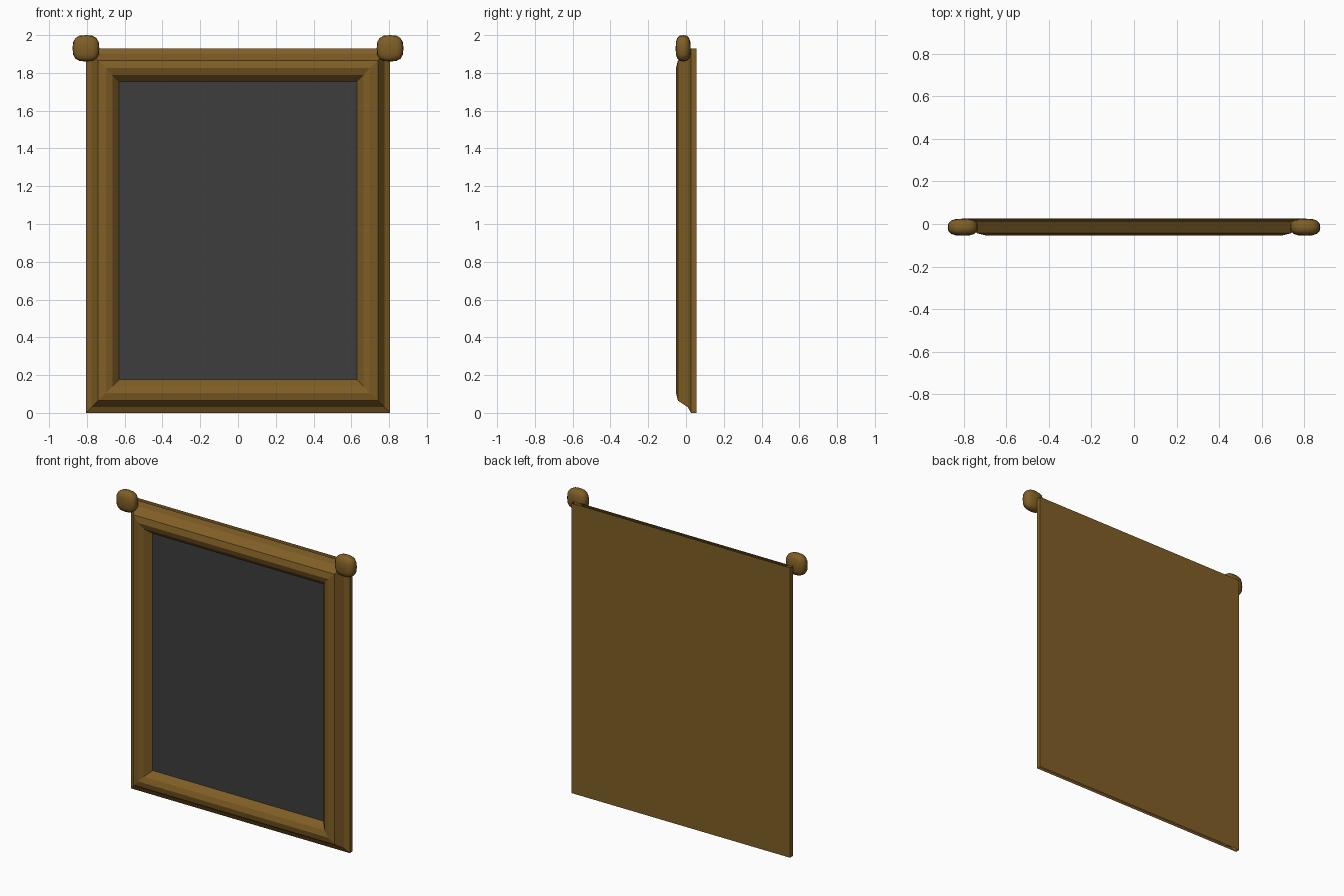
import bpy, bmesh
from mathutils import Vector

if "Cube" in bpy.data.objects:
    bpy.data.objects.remove(bpy.data.objects["Cube"])

HALF_W, HEIGHT = 0.805, 1.93
BACK_Y = 0.055


def material(name, rgb):
    m = bpy.data.materials.new(name)
    m.diffuse_color = (*rgb, 1.0)
    m.use_nodes = True
    m.node_tree.nodes["Principled BSDF"].inputs["Base Color"].default_value = m.diffuse_color
    return m


wood = material("brown wood", (0.216, 0.112, 0.019))
slate = material("dark slate", (0.048, 0.048, 0.048))


def make_object(name, bm, mat):
    mesh = bpy.data.meshes.new(name)
    bm.to_mesh(mesh)
    bm.free()
    mesh.materials.append(mat)
    obj = bpy.data.objects.new(name, mesh)
    bpy.context.collection.objects.link(obj)
    return obj


def rectangle(bm, inset, y):
    """Four corners of the outline, moved inward by inset."""
    w, lo, hi = HALF_W - inset, inset, HEIGHT - inset
    return [bm.verts.new((x, y, z)) for x, z in ((-w, lo), (w, lo), (w, hi), (-w, hi))]


# Mitred moulding: (inset, y) profile from the outer edge to the board
profile = [(0.0, 0.026), (0.03, 0.01), (0.065, -0.043), (0.105, -0.053),
           (0.14, -0.04), (0.176, 0.0)]
bm = bmesh.new()
rings = [rectangle(bm, *p) for p in profile]
for a, b in zip(rings, rings[1:]):
    for i in range(4):
        j = (i + 1) % 4
        bm.faces.new((a[i], a[j], b[j], b[i]))
make_object("frame_moulding", bm, wood)

# Writing surface
bm = bmesh.new()
bm.faces.new(rectangle(bm, 0.176, 0.0))
make_object("board_panel", bm, slate)

# Back sheet with side flanges that join the moulding
bm = bmesh.new()
back = rectangle(bm, 0.0, BACK_Y)
rim = rectangle(bm, 0.0, 0.026)
bm.faces.new(back[::-1])
bm.faces.new((back[1], back[2], rim[2], rim[1]))
bm.faces.new((back[3], back[0], rim[0], rim[3]))
make_object("back_sheet", bm, wood)

# Rounded, flattened corner knobs
for side, name in ((-1, "left_knob"), (1, "right_knob")):
    bm = bmesh.new()
    bmesh.ops.create_cube(bm, size=2.0)
    bmesh.ops.subdivide_edges(bm, edges=bm.edges[:], cuts=3, use_grid_fill=True)
    for v in bm.verts:
        n = sum(abs(c) ** 2.8 for c in v.co) ** (1 / 2.8)
        p = v.co / n
        v.co = Vector((side * 0.805 + p.x * 0.071, -0.015 + p.y * 0.04,
                       1.93 + p.z * 0.07))
    for f in bm.faces:
        f.smooth = True
    make_object(name, bm, wood)
